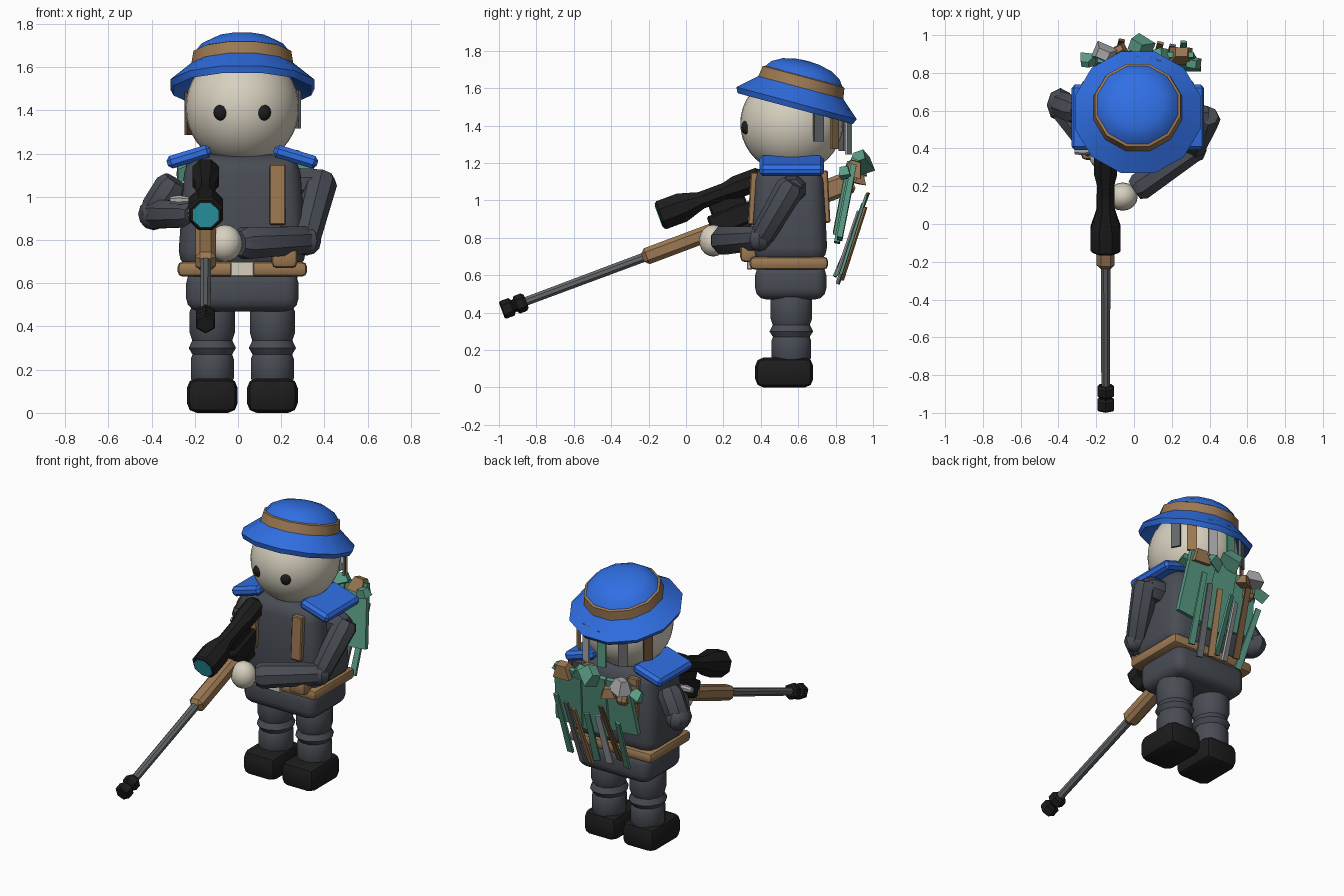
import bpy, bmesh, math, random
from mathutils import Vector, Matrix, Euler

if "Cube" in bpy.data.objects:
    bpy.data.objects.remove(bpy.data.objects["Cube"])

random.seed(4)
CX = 0.02  # body centre line
COL = {
    "slate": (0.065, 0.072, 0.088), "black": (0.012, 0.012, 0.012), "tan": (0.33, 0.19, 0.085),
    "cream": (0.68, 0.63, 0.52), "blue": (0.03, 0.16, 0.78), "teal": (0.10, 0.33, 0.23),
    "steel": (0.13, 0.14, 0.15), "silver": (0.40, 0.40, 0.42), "brown": (0.15, 0.085, 0.04),
    "lens": (0.03, 0.42, 0.52),
}
MATS = {}
for key, c in COL.items():
    MATS[key] = bpy.data.materials.new(key)
    MATS[key].diffuse_color = (*c, 1)


def finish(bm, name, mat):
    bmesh.ops.recalc_face_normals(bm, faces=bm.faces)
    me = bpy.data.meshes.new(name)
    bm.to_mesh(me)
    bm.free()
    me.materials.append(MATS[mat])
    ob = bpy.data.objects.new(name, me)
    bpy.context.collection.objects.link(ob)
    return ob


def block(name, loc, size, mat, bevel=0.0, segs=2, rot=(0, 0, 0), taper=1.0):
    """Bevelled box; taper scales the top."""
    bm = bmesh.new()
    bmesh.ops.create_cube(bm, size=1)
    for v in bm.verts:
        k = taper if v.co.z > 0 else 1
        v.co = Vector((v.co.x * size[0] * k, v.co.y * size[1] * k, v.co.z * size[2]))
    if bevel:
        bmesh.ops.bevel(bm, geom=bm.edges[:], offset=bevel, segments=segs, profile=0.5, affect='EDGES')
    bm.transform(Matrix.Translation(loc) @ Euler([math.radians(a) for a in rot]).to_matrix().to_4x4())
    return finish(bm, name, mat)


def lathe(name, prof, mat, sides, mtx, squash=1.0):
    """Rings of (radius, height) about local z, capped at both ends."""
    bm = bmesh.new()
    rings = []
    for r, z in prof:
        rings.append([bm.verts.new((r * math.cos(a), r * math.sin(a) * squash, z))
                      for a in [(i + 0.5) * math.tau / sides for i in range(sides)]])
    for a, b in zip(rings, rings[1:]):
        for i in range(sides):
            j = (i + 1) % sides
            bm.faces.new((a[i], a[j], b[j], b[i]))
    bm.faces.new(rings[0])
    bm.faces.new(rings[-1])
    bm.transform(mtx)
    return finish(bm, name, mat)


def along(p, q):
    p, q = Vector(p), Vector(q)
    return Matrix.Translation(p) @ (q - p).to_track_quat('Z', 'Y').to_matrix().to_4x4()


def limb(name, p, q, r0, r1, mat, sides=8):
    n = (Vector(q) - Vector(p)).length
    return lathe(name, [(r0 * .75, -.02), (r0, .015), (r1, n - .015), (r1 * .75, n + .02)], mat, sides, along(p, q))


def ball(name, loc, r, mat, seg=12, rings=8):
    bm = bmesh.new()
    bmesh.ops.create_uvsphere(bm, u_segments=seg, v_segments=rings, radius=1)
    bm.transform(Matrix.Translation(loc) @ Matrix.Diagonal((*r, 1)))
    return finish(bm, name, mat)


# legs, boots, eyes and shoulder pads, one per side
leg = [(.09, .13), (.103, .16), (.103, .25), (.095, .27), (.113, .30), (.096, .335),
       (.108, .37), (.108, .47), (.09, .51)]
for s, tag in ((-1, "right"), (1, "left")):
    x = CX + s * 0.139
    lathe(tag + "_leg", leg, "slate", 12, Matrix.Translation((x, .563, 0)), 1.07)
    block(tag + "_boot", (x, .525, .08), (.235, .31, .16), "black", .045)
    ball(tag + "_eye", (CX + s * .098, .325, 1.39), (.035, .03, .038), "black")
    block(tag + "_shoulder_pad", (CX + s * .247, .565, 1.185), (.21, .345, .06), "blue", .018, 1, (0, s * 17, 0))
    block(tag + "_chest_strap", (CX + s * .163, .358, 1.01), (.075, .04, .28), "tan", .006, 1, (-3, 0, 0))
    block(tag + "_back_strap", (CX + s * .163, .745, 1.02), (.075, .04, .28), "tan", .006, 1, (3, 0, 0))

# torso, hips and belt
block("hips", (CX, .56, .565), (.52, .38, .19), "slate", .06, 3)
block("torso", (CX, .553, .93), (.60, .41, .53), "slate", .085, 3, taper=.88)
block("belt", (CX, .55, .665), (.60, .42, .07), "tan", .025, 2)
block("buckle", (CX, .342, .665), (.11, .03, .07), "cream", .005, 1)
block("belt_pouch", (.215, .335, .72), (.12, .09, .10), "tan", .025, 2)

# head
ball("head", (CX, .565, 1.412), (.263, .275, .268), "cream", 32, 20)

# hat, tilted backwards
hat = Matrix.Translation((CX, .59, 1.515)) @ Matrix.Rotation(math.radians(-15), 4, 'X')
lathe("hat_brim", [(.20, .06), (.33, -.025), (.345, .005), (.24, .095), (.2, .1)], "blue", 12, hat)
lathe("hat_band", [(.236, .08), (.244, .09), (.234, .15), (.222, .155)], "tan", 12, hat)
lathe("hat_crown", [(.22, .09), (.224, .15), (.195, .188), (.14, .218), (.07, .234), (.015, .238)],
      "blue", 12, hat)

# left arm reaching across to the fore-end
limb("left_upper_arm", (.385, .565, 1.08), (.315, .40, .80), .078, .066, "slate")
limb("left_shoulder", (.22, .57, 1.06), (.375, .565, 1.06), .08, .075, "slate")
limb("left_forearm", (.315, .39, .80), (.02, .19, .785), .068, .08, "slate")
ball("left_elbow", (.318, .39, .795), (.067, .067, .067), "slate", 8, 6)
ball("left_hand", (-.06, .145, .785), (.08, .075, .085), "cream", 16, 10)

# right arm bent at the grip
limb("right_upper_arm", (-.30, .60, 1.06), (-.385, .63, .93), .078, .075, "slate")
limb("right_forearm", (-.385, .62, .92), (-.22, .40, .92), .072, .066, "slate")
ball("right_elbow", (-.39, .63, .92), (.072, .09, .075), "slate", 8, 6)
ball("right_hand", (-.18, .355, .925), (.055, .06, .06), "cream", 16, 10)

# rifle: d runs from muzzle to butt, h is height above the bore
TILT = math.radians(20.5)


def gun(d, h, x=-.15):
    return Vector((x, -.985 + d * math.cos(TILT) - h * math.sin(TILT), .412 + d * math.sin(TILT) + h * math.cos(TILT)))


def gun_axis(d, h):
    return along(gun(d, h), gun(d + 1, h))


def gun_block(name, d, h, length, height, width, mat, bevel=.01, rot=0):
    return block(name, gun(d, h), (width, length, height), mat, bevel, 1, (20.5 + rot, 0, 0))


lathe("muzzle_brake", [(.042, 0), (.05, .008), (.05, .055), (.034, .066), (.034, .074), (.05, .086),
                       (.05, .125), (.036, .14)], "black", 6, gun_axis(0, 0))
lathe("barrel", [(.025, .1), (.027, .85)], "steel", 8, gun_axis(0, 0))
gun_block("fore_end", 1.02, 0, .43, .09, .095, "tan", .022)
gun_block("receiver", 1.40, .03, .40, .11, .085, "black")
gun_block("magazine", 1.36, -.05, .10, .10, .05, "black")
gun_block("scope_mount", 1.33, .11, .20, .08, .045, "black")
gun_block("pistol_grip", 1.5, -.07, .07, .15, .06, "tan", .015, -20)
gun_block("butt_stock", 1.79, -.01, .42, .12, .07, "tan", .02)
scope = [(.075, 0), (.086, .012), (.086, .13), (.05, .24), (.05, .38), (.066, .44), (.066, .57), (.05, .59)]
lathe("scope", scope, "black", 8, gun_axis(.965, .178))
lathe("scope_lens", [(.064, -.004), (.064, .01)], "lens", 8, gun_axis(.965, .178))
limb("bolt_handle", (-.14, .385, .985), (-.25, .385, .985), .015, .015, "black")
limb("bolt_knob", (-.25, .385, .985), (-.295, .385, .985), .022, .022, "silver")

# back pack: leaning boards
for i, (x, z, w, h, r) in enumerate(((-.13, 1.0, .20, .36, 5), (.05, .98, .20, .42, -3), (.22, .99, .19, .40, -6))):
    block("pack_board_%d" % i, (x + .02, .835 + .012 * i, z), (w, .03, h), "teal", 0, 1, (-11, r, 0))

# loose slats hanging off the boards
for i, mat in enumerate(("teal", "brown", "silver", "teal", "tan", "steel", "teal")):
    block("slat_%d" % i, (-.15 + i * .068, .875 + random.uniform(-.015, .025), .80 + random.uniform(-.04, .06)),
          (.042, .016, random.uniform(.34, .46)), mat, 0, 1,
          (-20 + random.uniform(-3, 3), random.uniform(-9, 9), random.uniform(-25, 25)), .8)

# rubble heaped on the pack
for i, (x, y, z, s, mat) in enumerate((
        (-.16, .90, 1.17, .11, "silver"), (.03, .94, 1.21, .11, "teal"), (.25, .90, 1.17, .11, "tan"),
        (-.25, .86, 1.12, .08, "teal"), (.31, .85, 1.15, .07, "teal"), (-.08, .92, 1.12, .08, "tan"),
        (.13, .89, 1.18, .09, "teal"))):
    block("rubble_%d" % i, (x, y, z), (s * 1.1, s * .85, s * .75), mat, 0, 1,
          [random.uniform(-35, 35) for _ in range(3)], random.uniform(.4, .8))

# strips hanging from the back of the hat
for i, (ang, rad, zt, n, mat) in enumerate(((28, .285, 1.44, .13, "steel"), (48, .295, 1.44, .17, "tan"),
                                            (72, .305, 1.43, .19, "silver"), (95, .305, 1.42, .18, "teal"),
                                            (120, .30, 1.43, .17, "steel"), (150, .285, 1.43, .15, "brown"))):
    a = math.radians(ang)
    block("hat_strip_%d" % i, (CX + rad * math.cos(a), .575 + rad * math.sin(a), zt - n / 2 + .03),
          (.058, .014, n + .05), mat, 0, 1, (0, 0, ang - 90))

# smooth rounded parts, keep hard edges
bpy.ops.object.select_all(action='SELECT')
bpy.context.view_layer.objects.active = bpy.data.objects["head"]
bpy.ops.object.shade_smooth_by_angle(angle=math.radians(32))

for m in bpy.data.materials:
    if m.users and not m.is_grease_pencil:
        m.use_nodes = True
        m.node_tree.nodes["Principled BSDF"].inputs["Base Color"].default_value = m.diffuse_color
